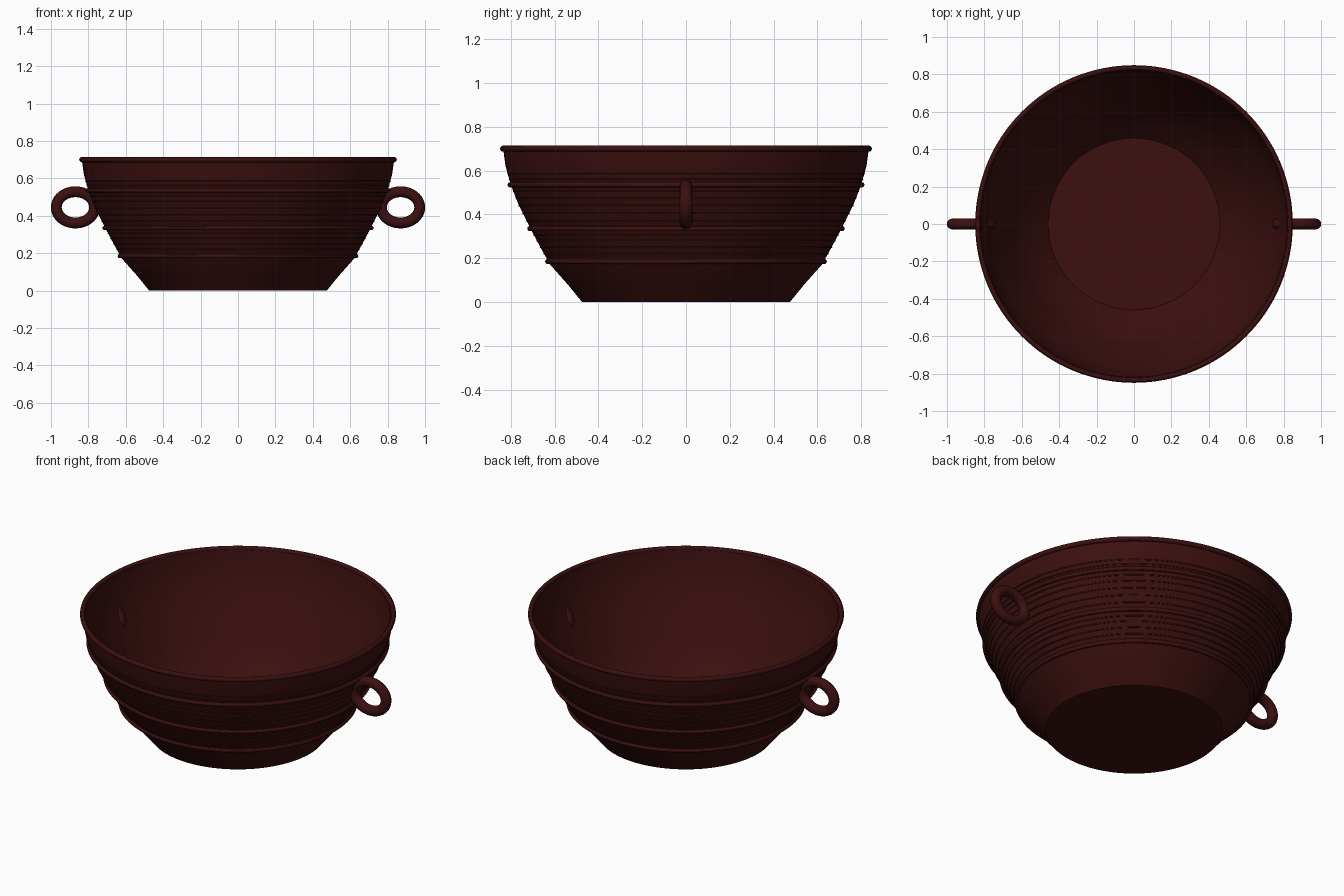
import bpy, bmesh, math

cube = bpy.data.objects.get("Cube")
if cube:
    bpy.data.objects.remove(cube, do_unlink=True)

maroon = bpy.data.materials.new("dark maroon")
maroon.use_nodes = True
colour = (0.045, 0.005, 0.005, 1)
maroon.diffuse_color = colour
maroon.node_tree.nodes["Principled BSDF"].inputs["Base Color"].default_value = colour


def add_lathe(name, profile, closed=False, steps=128):
    """Spin an (r, z) profile around the z axis."""
    bm = bmesh.new()
    verts = [bm.verts.new((r, 0, z)) for r, z in profile]
    pairs = list(zip(verts, verts[1:]))
    if closed:
        pairs.append((verts[-1], verts[0]))
    edges = [bm.edges.new(p) for p in pairs]
    bmesh.ops.spin(bm, geom=verts + edges, cent=(0, 0, 0), axis=(0, 0, 1),
                   angle=math.tau, steps=steps)
    bmesh.ops.remove_doubles(bm, verts=bm.verts, dist=0.0001)
    bmesh.ops.recalc_face_normals(bm, faces=bm.faces)
    return finish(name, bm)


def finish(name, bm):
    mesh = bpy.data.meshes.new(name)
    bm.to_mesh(mesh)
    bm.free()
    mesh.materials.append(maroon)
    ob = bpy.data.objects.new(name, mesh)
    bpy.context.collection.objects.link(ob)
    bpy.ops.object.select_all(action="DESELECT")
    ob.select_set(True)
    bpy.context.view_layer.objects.active = ob
    bpy.ops.object.shade_smooth_by_angle(angle=math.radians(30))
    return ob


# Bowl wall, outer side from the foot up, then inner side back to the floor
wall = [(0.475, 0), (0.54, 0.08), (0.62, 0.17), (0.665, 0.25), (0.71, 0.335),
        (0.765, 0.445), (0.80, 0.535), (0.824, 0.62), (0.835, 0.70)]
inner = [(r - 0.016, max(z, 0.012)) for r, z in reversed(wall)]
add_lathe("bowl", [(0, 0)] + wall + inner + [(0, 0.012)])


def wall_radius(z):
    for (r0, z0), (r1, z1) in zip(wall, wall[1:]):
        if z0 <= z <= z1:
            return r0 + (r1 - r0) * (z - z0) / (z1 - z0)


def add_hoop(name, radius, z, thick, sides=12):
    ring = [(radius + thick * math.cos(math.tau * i / sides),
             z + thick * math.sin(math.tau * i / sides)) for i in range(sides)]
    return add_lathe(name, ring, closed=True)


# Rolled rim and the three raised hoops
add_hoop("rim", 0.835, 0.70, 0.014)
for label, z in (("lower", 0.185), ("middle", 0.335), ("upper", 0.535)):
    add_hoop(label + "_hoop", wall_radius(z) + 0.003, z, 0.012)

# Fine ridges between the hoops
for i, z in enumerate((0.22, 0.25, 0.28, 0.305, 0.37, 0.405, 0.44, 0.475, 0.505, 0.56, 0.585)):
    add_hoop(f"fine_ridge_{i + 1}", wall_radius(z) - 0.001, z, 0.004, 6)


# Oval ring handles
def add_handle(name, side, rings=48, sides=16, tube=0.029):
    bm = bmesh.new()
    grid = []
    for i in range(rings):
        a = math.tau * i / rings
        nx, nz = math.cos(a) * 0.0835, math.sin(a) * 0.1025
        length = math.hypot(nx, nz)
        row = []
        for j in range(sides):
            b = math.tau * j / sides
            off = tube * math.cos(b) / length
            row.append(bm.verts.new((side * 0.869 + 0.1025 * math.cos(a) + nx * off,
                                     tube * math.sin(b),
                                     0.445 + 0.0835 * math.sin(a) + nz * off)))
        grid.append(row)
    for i in range(rings):
        for j in range(sides):
            k, m = (i + 1) % rings, (j + 1) % sides
            bm.faces.new((grid[i][j], grid[k][j], grid[k][m], grid[i][m]))
    bmesh.ops.recalc_face_normals(bm, faces=bm.faces)
    return finish(name, bm)


add_handle("left_handle", 1)
add_handle("right_handle", -1)
